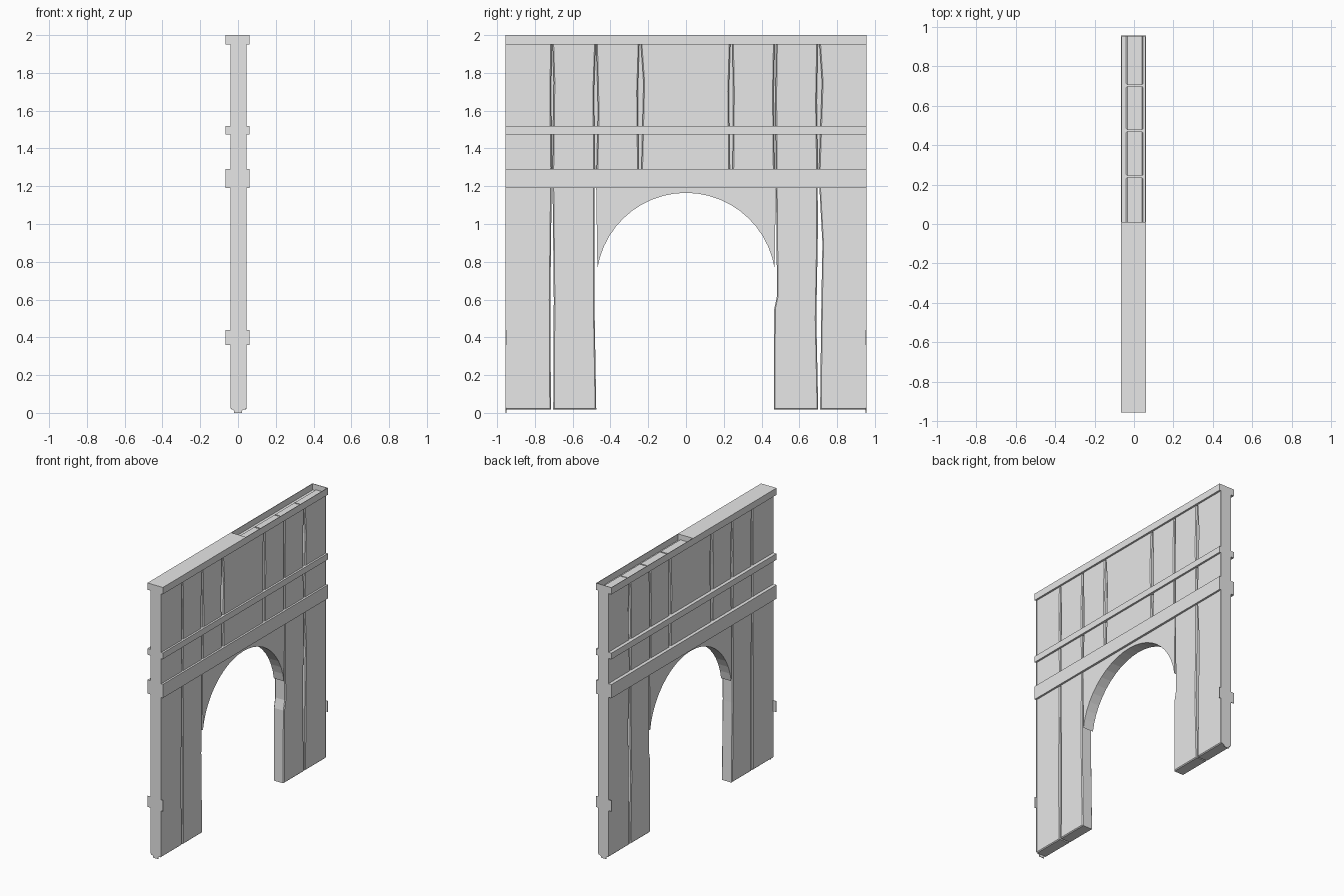
import bpy, bmesh, math

cube = bpy.data.objects.get("Cube")
if cube:
    bpy.data.objects.remove(cube, do_unlink=True)

grey = bpy.data.materials.new("plain_grey")
grey.use_nodes = True
COLOUR = (0.8, 0.8, 0.8, 1)
grey.diffuse_color = COLOUR
grey.node_tree.nodes["Principled BSDF"].inputs["Base Color"].default_value = COLOUR

BACK, FRONT = -0.04, 0.046      # wall faces in x
OUT_B, OUT_F = -0.065, 0.06     # rail faces in x
END = 0.955                     # half width in y
TOP, CAP = 2.0, 1.95


def finish(name, bm):
    bmesh.ops.recalc_face_normals(bm, faces=bm.faces)
    mesh = bpy.data.meshes.new(name)
    bm.to_mesh(mesh)
    bm.free()
    mesh.materials.append(grey)
    obj = bpy.data.objects.new(name, mesh)
    bpy.context.collection.objects.link(obj)
    return obj


def slab(name, outline, x0=BACK, x1=FRONT, chamfer=0.0):
    """Extrude a (y, z) outline along x, optionally chamfering both rims."""
    bm = bmesh.new()
    face = bm.faces.new([bm.verts.new((x0, y, z)) for y, z in outline])
    ext = bmesh.ops.extrude_face_region(bm, geom=[face], use_keep_orig=True)
    moved = [v for v in ext["geom"] if isinstance(v, bmesh.types.BMVert)]
    bmesh.ops.translate(bm, verts=moved, vec=(x1 - x0, 0, 0))
    if chamfer:
        rim = [e for e in bm.edges if abs(e.verts[0].co.x - e.verts[1].co.x) < 1e-5]
        bmesh.ops.bevel(bm, geom=rim, offset=chamfer, segments=1, affect='EDGES')
    return finish(name, bm)


def box(name, x0, x1, y0, y1, z0, z1):
    return slab(name, [(y0, z0), (y1, z0), (y1, z1), (y0, z1)], x0, x1)


def plank(name, left, right, z0=0.018, z1=1.962):
    """Plank whose edges are short (y, z) paths listed from bottom to top."""
    def edge(path):
        return [(path[0][0], z0)] + path[1:-1] + [(path[-1][0], z1)]
    return slab(name, edge(right) + edge(left)[::-1], chamfer=0.006)


# Full-height planks of the two legs, with hand-hewn edges
plank("outer_plank_right", [(-END, 0), (-END, 2)],
      [(-0.715, 0), (-0.718, 0.6), (-0.71, 1.3), (-0.715, 1.7), (-0.71, 2)])
plank("inner_plank_right", [(-0.703, 0), (-0.7, 0.6), (-0.707, 1.25), (-0.7, 1.75), (-0.707, 2)],
      [(-0.475, 0), (-0.485, 0.6), (-0.483, 1.3), (-0.487, 1.7), (-0.478, 2)])
plank("inner_plank_left", [(0.465, 0), (0.467, 0.55), (0.482, 0.62), (0.476, 1.25), (0.474, 1.7), (0.478, 2)],
      [(0.7, 0), (0.69, 0.5), (0.698, 0.95), (0.697, 1.3), (0.692, 1.65), (0.698, 2)])
plank("outer_plank_left", [(0.71, 0), (0.716, 0.55), (0.722, 0.9), (0.703, 1.25), (0.72, 1.75), (0.706, 2)],
      [(END, 0), (END, 2)])

# Short planks above the opening
LOW = 1.2
plank("upper_plank_right", [(-0.475, 0), (-0.466, 1.6), (-0.475, 2)],
      [(-0.25, 0), (-0.255, 1.7), (-0.247, 2)], LOW)
plank("upper_plank_middle", [(-0.238, 0), (-0.225, 1.75), (-0.24, 2)],
      [(0.233, 0), (0.227, 1.7), (0.235, 2)], LOW)
plank("upper_plank_left", [(0.246, 0), (0.25, 1.7), (0.245, 2)],
      [(0.469, 0), (0.464, 1.7), (0.469, 2)], LOW)
box("seam_backing", -0.02, 0.02, -0.94, 0.94, LOW, CAP)

# Arched panel filling the head of the opening
R, CZ, STEPS = 0.475, 0.69, 22
a0 = math.radians(9)
arc = [(R * math.cos(a), CZ + R * math.sin(a))
       for a in (a0 + (math.pi - 2 * a0) * i / STEPS for i in range(STEPS + 1))]
slab("arch_panel", [(-0.476, 1.24)] + arc[::-1] + [(0.476, 1.24)], BACK + 0.002, FRONT - 0.002)

# Horizontal rails
box("wide_rail", OUT_B, OUT_F, -END, END, 1.19, 1.29)
for side, x0, x1 in (("back", OUT_B, BACK + 0.01), ("front", FRONT - 0.01, OUT_F)):
    box("narrow_rail_" + side, x0, x1, -END, END, 1.475, 1.52)

# Cap: closed over one half, an open trough over the other
SPLIT, T = 0.01, 0.004
box("cap_closed", OUT_B, OUT_F, -END, SPLIT, CAP, TOP)
box("cap_floor", OUT_B, OUT_F, SPLIT, END, CAP, CAP + T)
box("cap_wall_back", OUT_B, OUT_B + T, SPLIT, END, CAP, TOP)
box("cap_wall_front", OUT_F - T, OUT_F, SPLIT, END, CAP, TOP)
box("cap_wall_end", OUT_B, OUT_F, END - T, END, CAP, TOP)

# Thin end plates with a tapered foot and a low batten tab
for side, y in (("right", -END), ("left", END - T)):
    box("end_tab_" + side, OUT_B, OUT_F, y, y + T, 0.36, 0.44)
    bm = bmesh.new()
    foot = [(BACK, CAP), (BACK, 0.025), (-0.02, 0.012), (-0.02, 0),
            (0.02, 0), (0.02, 0.012), (FRONT, 0.025), (FRONT, CAP)]
    face = bm.faces.new([bm.verts.new((x, y, z)) for x, z in foot])
    ext = bmesh.ops.extrude_face_region(bm, geom=[face], use_keep_orig=True)
    bmesh.ops.translate(bm, vec=(0, T, 0),
                        verts=[v for v in ext["geom"] if isinstance(v, bmesh.types.BMVert)])
    finish("end_plate_" + side, bm)
